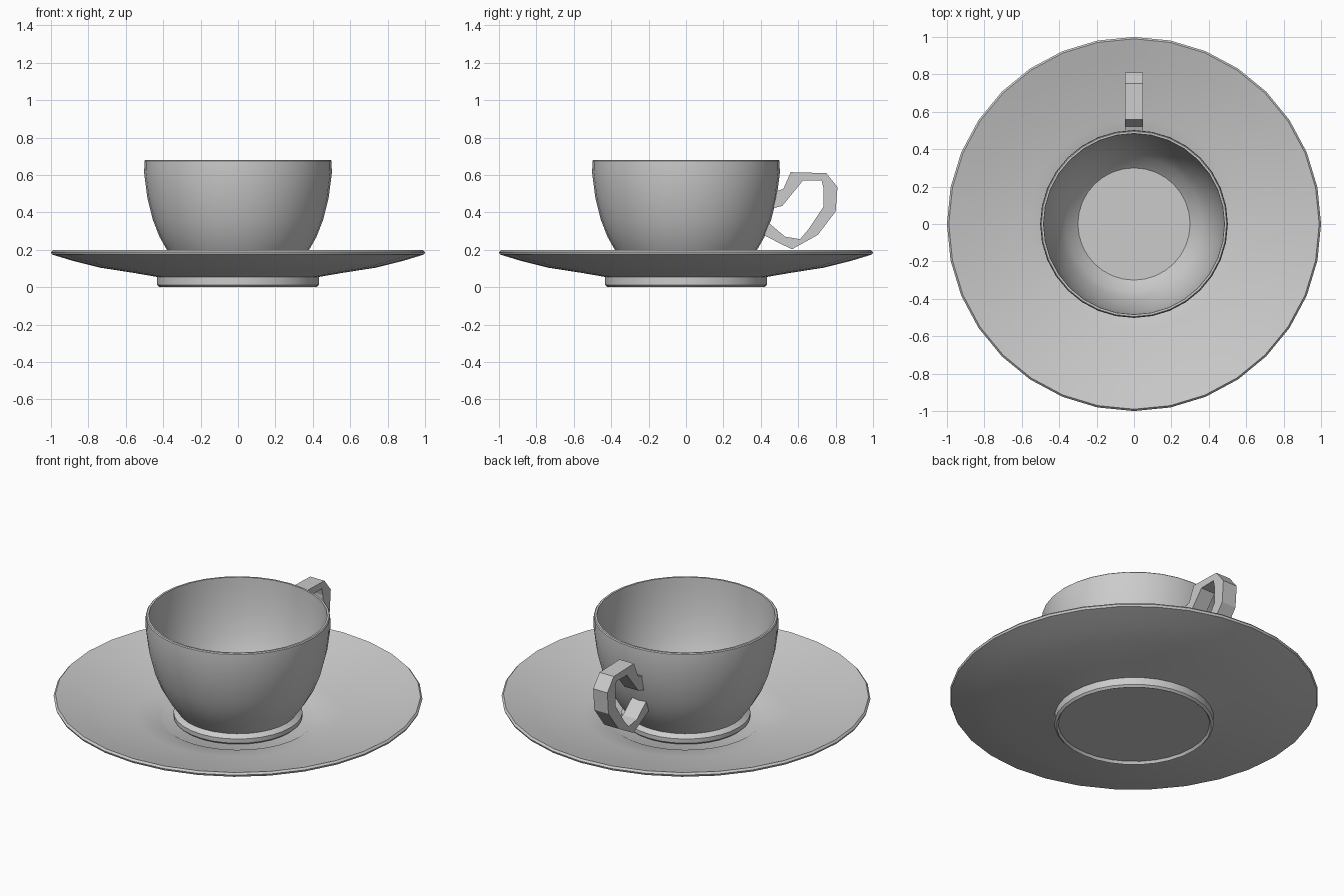
import bpy, bmesh, math

if "Cube" in bpy.data.objects:
    bpy.data.objects.remove(bpy.data.objects["Cube"])

SIDES = 32


def finish(name, bm, smooth=True):
    bmesh.ops.recalc_face_normals(bm, faces=bm.faces)
    mesh = bpy.data.meshes.new(name)
    bm.to_mesh(mesh)
    bm.free()
    obj = bpy.data.objects.new(name, mesh)
    bpy.context.collection.objects.link(obj)
    if smooth:
        bpy.ops.object.select_all(action='DESELECT')
        obj.select_set(True)
        bpy.context.view_layer.objects.active = obj
        bpy.ops.object.shade_smooth_by_angle(angle=math.radians(35))
    return obj


def lathe(name, profile):
    """Revolve (radius, z) points about z and cap both ends."""
    bm = bmesh.new()
    rings = []
    for r, z in profile:
        angles = [2 * math.pi * i / SIDES for i in range(SIDES)]
        rings.append([bm.verts.new((r * math.cos(a), r * math.sin(a), z)) for a in angles])
    for lo, hi in zip(rings, rings[1:]):
        for i in range(SIDES):
            j = (i + 1) % SIDES
            bm.faces.new((lo[i], lo[j], hi[j], hi[i]))
    bm.faces.new(rings[0])
    bm.faces.new(rings[-1])
    return finish(name, bm)


# Saucer: slightly recessed base, foot, shallow underside, rim, dish and well
lathe("saucer", [
    (0.41, 0.015), (0.42, 0.0), (0.432, 0.012), (0.432, 0.055),
    (0.56, 0.077), (0.74, 0.105), (0.88, 0.14), (0.995, 0.175),
    (1.0, 0.187), (0.99, 0.198), (0.88, 0.167), (0.74, 0.13),
    (0.56, 0.093), (0.42, 0.068), (0.41, 0.062)])

# Cup: foot ring, rounded bowl, thin lip, hollow inside with flat floor
lathe("cup", [
    (0.335, 0.062), (0.35, 0.075), (0.35, 0.10), (0.325, 0.12),
    (0.345, 0.15), (0.38, 0.20), (0.42, 0.27), (0.455, 0.36),
    (0.485, 0.48), (0.502, 0.61), (0.50, 0.675), (0.495, 0.68),
    (0.484, 0.68), (0.48, 0.61), (0.465, 0.48), (0.435, 0.36),
    (0.40, 0.27), (0.36, 0.20), (0.30, 0.145)])

# Handle: faceted band given as (outer, inner) pairs in the y-z plane
stations = [
    ((0.475, 0.51), (0.46, 0.42)), ((0.52, 0.525), (0.515, 0.435)),
    ((0.56, 0.615), (0.625, 0.57)), ((0.75, 0.61), (0.725, 0.572)),
    ((0.81, 0.535), (0.735, 0.53)), ((0.80, 0.405), (0.735, 0.43)),
    ((0.705, 0.28), (0.655, 0.31)), ((0.567, 0.203), (0.61, 0.257)),
    ((0.50, 0.235), (0.53, 0.27)), ((0.42, 0.277), (0.435, 0.35))]
W = 0.047
bm = bmesh.new()
loops = []
for (oy, oz), (iy, iz) in stations:
    loops.append([bm.verts.new(p) for p in
                  ((-W, oy, oz), (W, oy, oz), (W, iy, iz), (-W, iy, iz))])
for a, b in zip(loops, loops[1:]):
    for i in range(4):
        j = (i + 1) % 4
        bm.faces.new((a[i], a[j], b[j], b[i]))
bm.faces.new(loops[0])
bm.faces.new(loops[-1])
finish("handle", bm, smooth=False)
